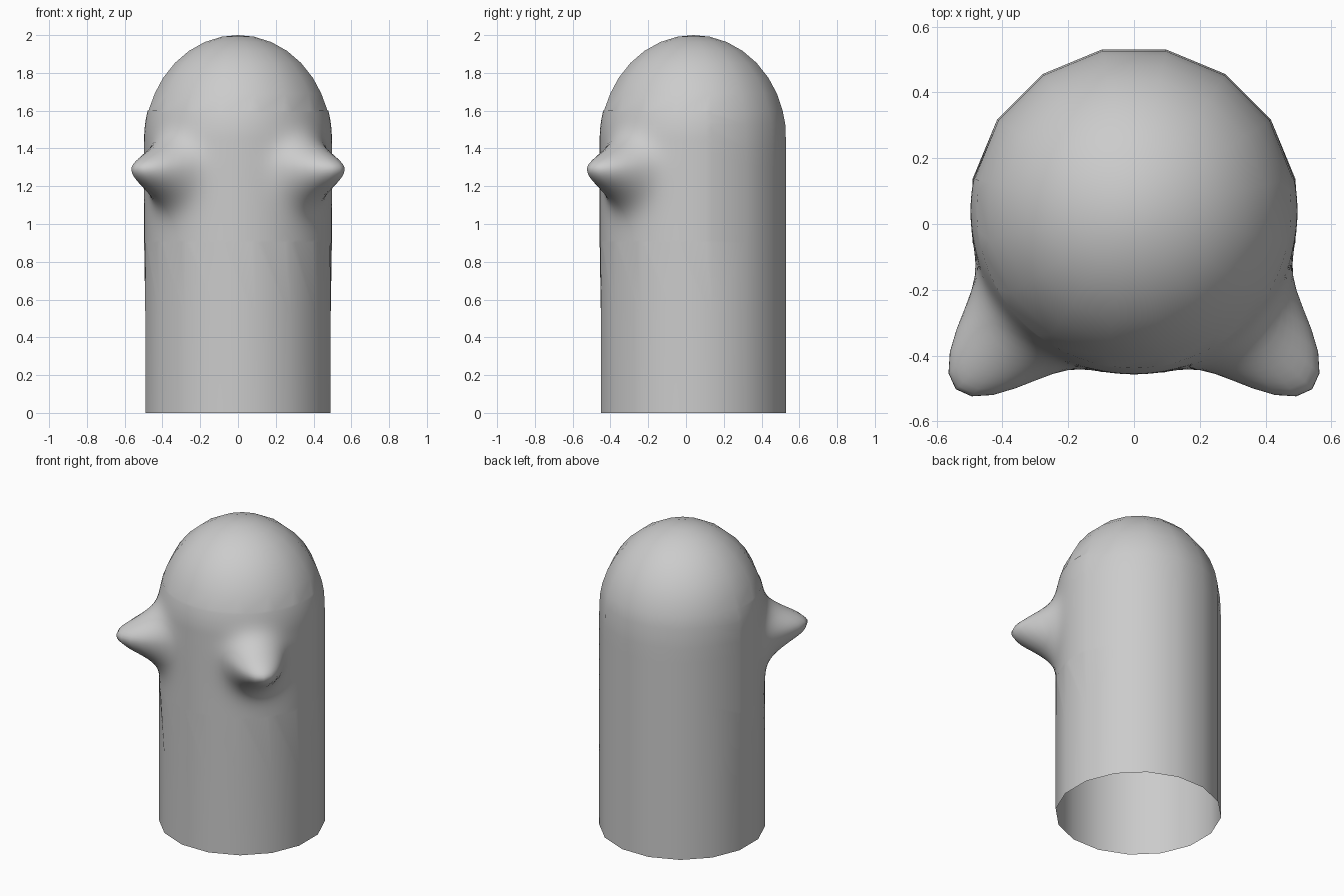
import bpy, bmesh
from math import sin, cos, pi, sqrt, exp, atan2, degrees, radians

if "Cube" in bpy.data.objects:
    bpy.data.objects.remove(bpy.data.objects["Cube"])

SIDES = 16
CY = 0.04          # body axis in y
DOME_Z = 1.45      # where the dome begins
TIP_Z = 1.29       # height of the stubby arms


def radius(z):
    """Body profile: straight tube with a rounded dome."""
    t = max(0.0, (z - DOME_Z) / (2.0 - DOME_Z))
    return 0.5 * sqrt(max(0.0, 1 - t * t))


def arm_bulge(angle, z):
    """Outward pull of the two arms, placed at 45 degrees either side of the front."""
    dz = z - TIP_Z
    fz = exp(-0.5 * (dz / (0.105 if dz < 0 else 0.085)) ** 2)
    return sum(0.27 * fz * exp(-0.5 * ((angle - a) / 10.5) ** 2) for a in (-45, -135))


bm = bmesh.new()

# Open tube and dome: 16-sided rings joined by quads
heights = [0, 0.5, 0.9] + [1.0 + 0.1 * i for i in range(5)] + \
          [DOME_Z + 0.55 * sin(radians(a)) for a in (8, 16, 26, 36, 47, 58, 69, 80)]
rings = []
for z in heights:
    r = radius(z)
    rings.append([bm.verts.new((r * cos((i + 0.5) * 2 * pi / SIDES),
                                CY + r * sin((i + 0.5) * 2 * pi / SIDES), z))
                  for i in range(SIDES)])
for lo, hi in zip(rings, rings[1:]):
    for i in range(SIDES):
        j = (i + 1) % SIDES
        bm.faces.new((lo[i], lo[j], hi[j], hi[i]))
crown = bm.verts.new((0, CY, 2.0))
for i in range(SIDES):
    bm.faces.new((rings[-1][i], rings[-1][(i + 1) % SIDES], crown))

# Finer grid on the front, where the arms grow out of the body
zone = [f for f in bm.faces
        if 0.9 < f.calc_center_median().z < 1.6 and f.calc_center_median().y < CY + 0.05]
edges = list({e for f in zone for e in f.edges})
bmesh.ops.subdivide_edges(bm, edges=edges, cuts=5, use_grid_fill=True)

# Pull the arms outward from the body axis
for v in bm.verts:
    x, y, z = v.co
    if 0.899 < z < 1.61 and y < CY + 0.11:
        a = atan2(y - CY, x)
        r = 0.994 * radius(z) + arm_bulge(degrees(a), z)
        v.co = (r * cos(a), CY + r * sin(a), z)

bmesh.ops.recalc_face_normals(bm, faces=bm.faces[:])
mesh = bpy.data.meshes.new("body_with_arms")
bm.to_mesh(mesh)
bm.free()
mesh.shade_smooth()
body = bpy.data.objects.new("body_with_arms", mesh)
bpy.context.collection.objects.link(body)
